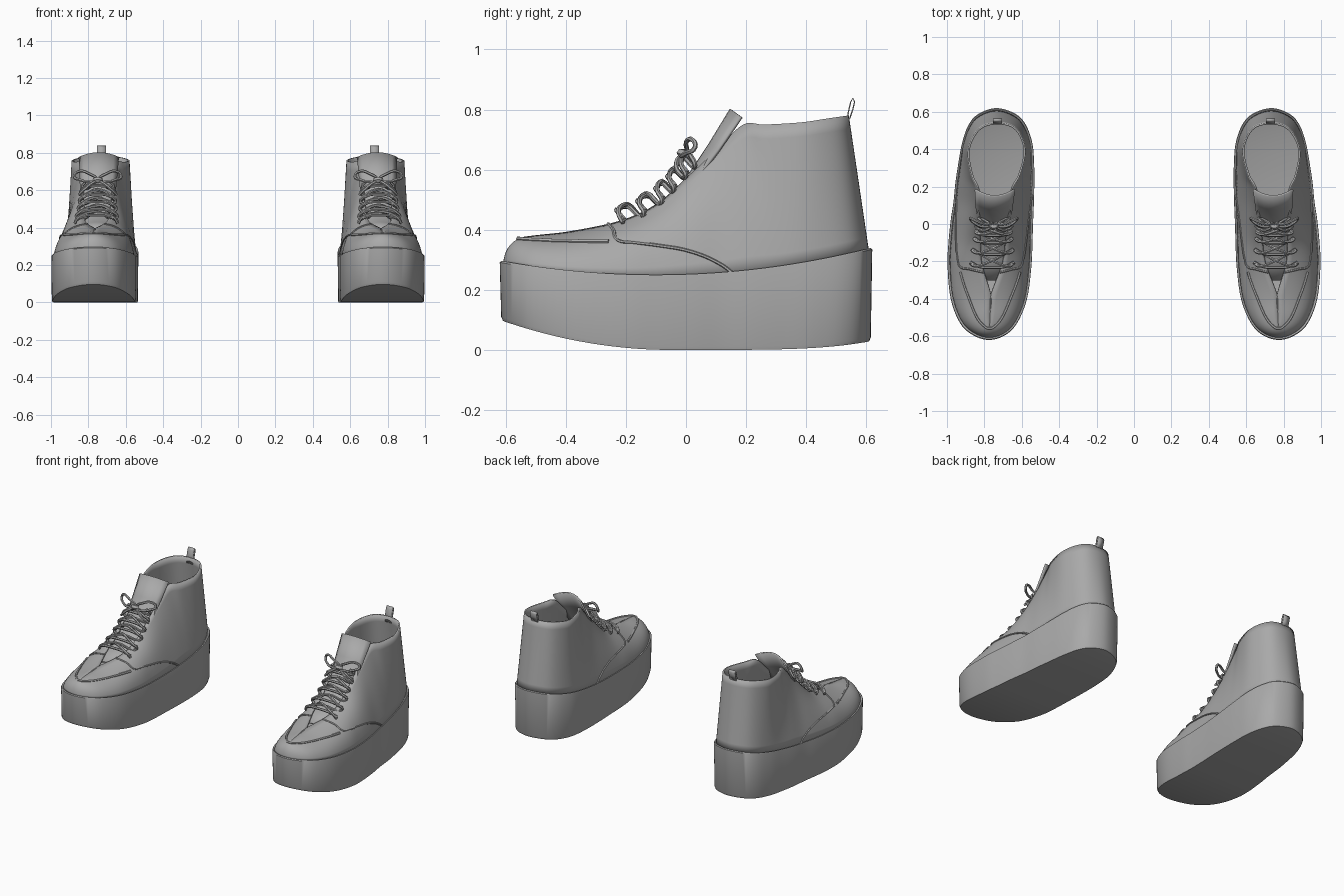
import bpy, math
from mathutils import Vector

if "Cube" in bpy.data.objects:
    bpy.data.objects.remove(bpy.data.objects["Cube"])

grey = bpy.data.materials.new("grey")
grey.diffuse_color = (0.4, 0.4, 0.4, 1)
grey.use_nodes = True
grey.node_tree.nodes["Principled BSDF"].inputs["Base Color"].default_value = grey.diffuse_color

# Stations from toe to heel:
# sole y, inner x, outer x, top edge half width, top y, top z, wall straightness
ROWS = [
    (-.62, .775, .775, 0, -.54, .376, .10),
    (-.595, .690, .860, 0, -.53, .378, .10),
    (-.53, .625, .930, 0, -.48, .384, .10),
    (-.40, .572, .980, 0, -.38, .396, .10),
    (-.22, .548, .997, .055, -.22, .43, .12),
    (-.10, .543, .992, .07, -.10, .485, .20),
    (.02, .539, .980, .08, 0, .572, .30),
    (.12, .535, .965, .085, .10, .665, .40),
    (.22, .533, .955, .095, .19, .75, .45),
    (.32, .534, .940, .13, .26, .75, .50),
    (.43, .543, .920, .155, .38, .757, .50),
    (.53, .578, .885, .13, .47, .770, .50),
    (.59, .635, .830, .08, .525, .778, .50),
    (.62, .735, .735, 0, .542, .78, .50),
]


def centre(y):
    return .75 - .04 * y


def station(row, side):
    y, xl, xr, dx, ty, tz, c = row
    return (xr if side > 0 else xl, y, centre(ty) + side * dx, ty, tz, c)


LOOP = [station(r, 1) for r in ROWS] + [station(r, -1) for r in ROWS[-2:0:-1]]
SUB = 5
N = len(LOOP) * SUB


def sample(s):
    """Smooth closed interpolation of the stations."""
    i = math.floor(s)
    f = s - i
    a, b, c, d = (LOOP[(i + k) % len(LOOP)] for k in (-1, 0, 1, 2))
    return [q + .5 * f * (r - p + f * (2 * p - 5 * q + 4 * r - t + f * (3 * (q - r) + t - p)))
            for p, q, r, t in zip(a, b, c, d)]


def sole_top(y):
    return .25 + .175 * (y + .1) ** 2


def sole_bottom(y):
    return .1 * (max(0, -.05 - y) / .57) ** 2 + .03 * (max(0, y) / .62) ** 4


def wall(s, t):
    """Point on the upper: t runs from the sole to the top edge."""
    x, y, tx, ty, tz, c = sample(s)
    y *= .982
    base = Vector((.755 + (x - .755) * .955, y, sole_top(y) - .008))
    top = Vector((tx, ty, tz))
    mid = base.lerp(top, c)
    mid.z = base.z + (.9 - .8 * c) * (top.z - base.z)
    return base * (1 - t) ** 2 + mid * (2 * t * (1 - t)) + top * t * t


def finish(ob, angle=40):
    bpy.ops.object.select_all(action='DESELECT')
    ob.select_set(True)
    bpy.context.view_layer.objects.active = ob
    if ob.type == 'CURVE':
        bpy.ops.object.convert(target='MESH')
        ob = bpy.context.view_layer.objects.active
    ob.data.materials.clear()
    ob.data.materials.append(grey)
    bpy.ops.object.shade_smooth_by_angle(angle=math.radians(angle))
    m = ob.modifiers.new("pair", 'MIRROR')
    m.use_clip = False
    m.use_mirror_merge = False
    return ob


def mesh(name, verts, faces, thick=0, offset=-1):
    me = bpy.data.meshes.new(name)
    me.from_pydata([tuple(v) for v in verts], [], faces)
    me.update()
    ob = bpy.data.objects.new(name, me)
    bpy.context.collection.objects.link(ob)
    if thick:
        m = ob.modifiers.new("thickness", 'SOLIDIFY')
        m.thickness, m.offset = thick, offset
    return finish(ob)


def tube(name, pts, radius, closed=False):
    cu = bpy.data.curves.new(name, 'CURVE')
    cu.dimensions = '3D'
    cu.bevel_depth, cu.bevel_resolution = radius, 1
    cu.use_fill_caps = True
    cu.resolution_u = 5
    sp = cu.splines.new('BEZIER')
    sp.bezier_points.add(len(pts) - 1)
    for bp, p in zip(sp.bezier_points, pts):
        bp.co = p
        bp.handle_left_type = bp.handle_right_type = 'AUTO'
    sp.use_cyclic_u = closed
    ob = bpy.data.objects.new(name, cu)
    bpy.context.collection.objects.link(ob)
    return finish(ob)


def grid(cols, rows, wrap=False):
    return [(i * rows + j, (i + 1) % cols * rows + j, (i + 1) % cols * rows + j + 1, i * rows + j + 1)
            for i in range(cols if wrap else cols - 1) for j in range(rows - 1)]


# Platform sole with a thin rim around the upper
verts = []
for i in range(N):
    x, y = sample(i / SUB)[:2]
    for scale, top, dz in ((.982, 0, 0), (.992, 0, .012), (1, 1, -.006), (.992, 1, 0), (.94, 1, -.004)):
        px, py = .755 + (x - .755) * scale, y * (scale if scale > .95 else .97)
        verts.append((px, py, (sole_top(py) if top else sole_bottom(py)) + dz))
faces = grid(N, 5, True)
for i in range(N // 2):
    a, b, c, d = i, i + 1, (N - i - 1) % N, (N - i) % N
    for k in (0, 4):
        f = [q * 5 + k for q in dict.fromkeys((a, b, c, d))]
        if len(f) > 2:
            faces.append(tuple(f if k else f[::-1]))
mesh("platform_sole", verts, faces)

# Upper with open collar and throat
T = 11
verts = [wall(i / SUB, j / (T - 1)) for i in range(N) for j in range(T)]
mesh("upper", verts, grid(N, T, True), .01)

# Tongue: y, z, half width, edge set-back, edge drop
TONGUE = [(-.30, .395, .05, 0, .012), (-.2, .425, .07, 0, .015), (-.1, .47, .085, .01, .02),
          (0, .565, .09, .02, .02), (.08, .685, .098, .03, .02), (.15, .80, .105, .035, .025)]
verts = [(centre(y) + w * k / 4, y + back * (k / 4) ** 2, z - drop * (k / 4) ** 2)
         for y, z, w, back, drop in TONGUE for k in range(4, -5, -1)]
mesh("tongue", verts, grid(len(TONGUE), 9), .01, 0)


def along(table, s):
    for (s0, t0), (s1, t1) in zip(table, table[1:]):
        if s <= s1:
            return t0 + (t1 - t0) * (s - s0) / (s1 - s0)
    return table[-1][1]


# Raised seam around the toe apron
APRON = [(0, .85), (1, .8), (2, .7), (3, .6), (4, .47)]
tube("apron_seam", [wall(k / 4, along(APRON, abs(k) / 4)) for k in range(-15, 16)], .008)

# Edge of the quarter panel, from the vamp down to the sole
QUARTER = [(3.75, 1), (3.85, .75), (3.95, .5), (4.3, .43), (5, .33), (6, .2), (7, .07), (7.4, 0)]
for side, label in ((1, "outer"), (-1, "inner")):
    tube(label + "_quarter_seam", [wall(side * s, t) for s, t in QUARTER], .006)

# Laces: crossed zigzags between eyelets (y, z, half width)
EYES = [(-.21, .448, .115), (-.14, .478, .108), (-.08, .52, .10),
        (-.04, .56, .095), (0, .605, .09), (.03, .64, .08)]
for side, label in ((1, "first"), (-1, "second")):
    pts = []
    for i, (y, z, w) in enumerate(EYES):
        sx = side * (-1) ** i
        cx = centre(y)
        pts += [(cx + sx * w, y, z - .025), (cx + sx * w * .8, y - .015, z + .008)]
        if i < 5:
            y2, z2, _ = EYES[i + 1]
            pts.append((cx, (y + y2) / 2 - .02, (z + z2) / 2 + .018 + .004 * side))
    tube(label + "_lace", pts, .008)
for i, (y, z, w) in enumerate(EYES[:5]):
    cx = centre(y)
    tube("lace_bar_%d" % i, [(cx - w, y + .005, z - .015), (cx - w * .6, y - .018, z + .012),
                             (cx, y - .022, z + .018), (cx + w * .6, y - .018, z + .012),
                             (cx + w, y + .005, z - .015)], .008)

# Bow: knot, two loops and two loose ends
cx = centre(0)
tube("bow_knot", [(cx - .018, .0, .65), (cx, -.015, .655), (cx + .018, .0, .65)], .016)
for side, label in ((1, "outer"), (-1, "inner")):
    tube(label + "_bow_loop", [(cx + side * a, y, z) for a, y, z in
         ((.005, 0, .65), (.05, 0, .69), (.10, .02, .70), (.125, .03, .675), (.095, .0, .655), (.045, -.015, .645))],
         .008, True)
    tube(label + "_lace_end", [(cx + side * a, y, z) for a, y, z in
         ((.005, -.01, .65), (.04, -.03, .63), (.075, -.03, .60), (.10, -.01, .575))], .008)

# Heel pull tab: folded strap
TAB = [(.536, .74), (.54, .79), (.548, .825), (.556, .838), (.561, .825), (.555, .80), (.545, .77)]
verts = [(.73 + k * .024, y, z) for y, z in TAB for k in (-1, 1)]
mesh("pull_tab", verts, grid(len(TAB), 2), .004, 0)
